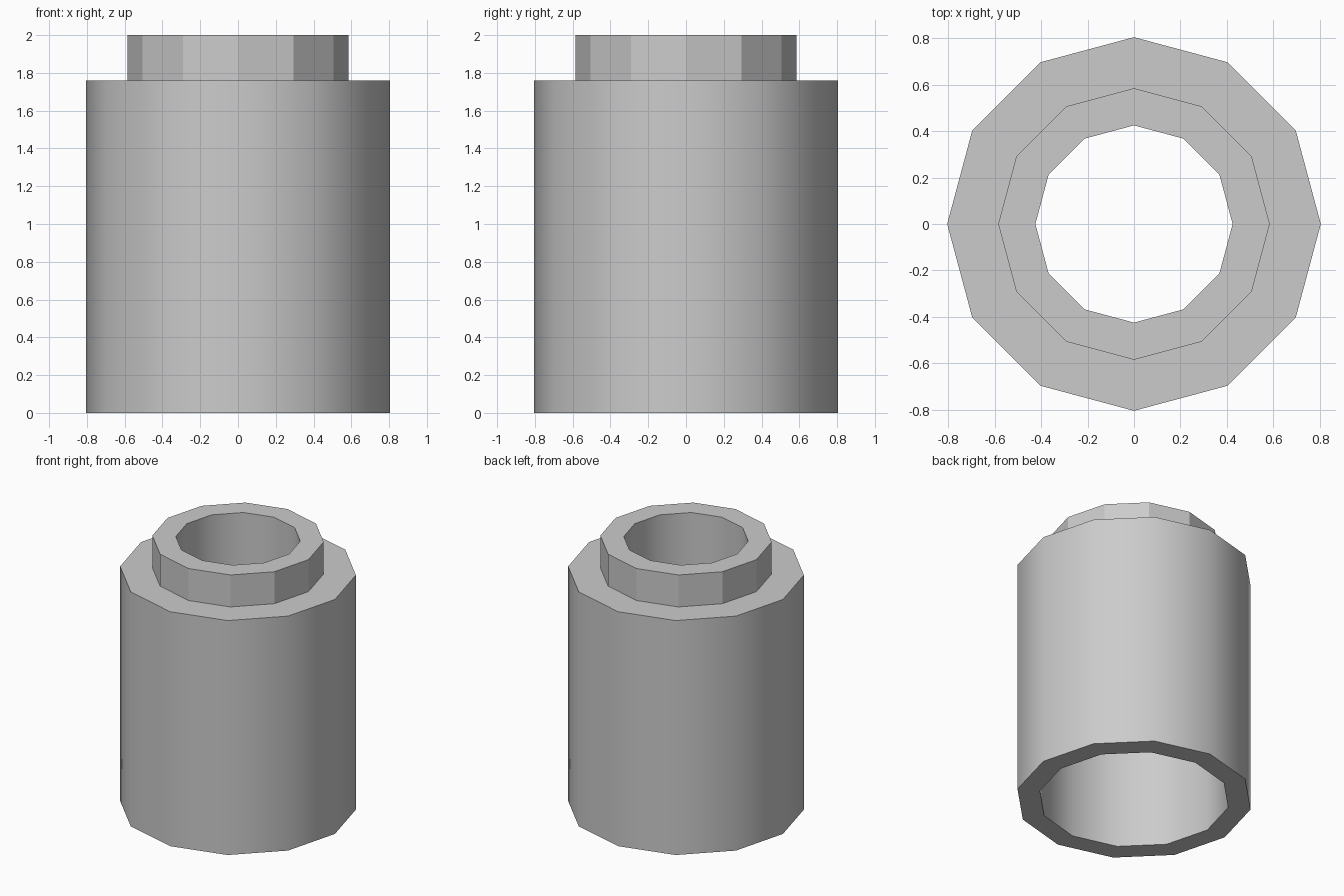
import bpy
import bmesh
from math import cos, sin, tau, radians

cube = bpy.data.objects.get("Cube")
if cube:
    bpy.data.objects.remove(cube, do_unlink=True)

SIDES = 12
BODY_R, COLLAR_R = 0.805, 0.585
BORE_R, NECK_R = 0.65, 0.425
SHOULDER_Z, TOP_Z, WALL = 1.76, 2.0, 0.16

# Single grey finish
grey = bpy.data.materials.new("plain_grey")
grey.use_nodes = True
colour = (0.6, 0.6, 0.6, 1)
grey.diffuse_color = colour
grey.node_tree.nodes["Principled BSDF"].inputs["Base Color"].default_value = colour


def lathe(name, profile):
    """Revolve a closed (radius, height) profile into a hollow solid."""
    bm = bmesh.new()
    rings = []
    for i in range(SIDES):
        a = tau * i / SIDES
        rings.append([bm.verts.new((r * cos(a), r * sin(a), z)) for r, z in profile])
    for i, ring in enumerate(rings):
        following = rings[(i + 1) % SIDES]
        for j in range(len(profile)):
            k = (j + 1) % len(profile)
            bm.faces.new((ring[j], following[j], following[k], ring[k]))
    bmesh.ops.recalc_face_normals(bm, faces=bm.faces)
    mesh = bpy.data.meshes.new(name)
    bm.to_mesh(mesh)
    bm.free()
    mesh.materials.append(grey)
    obj = bpy.data.objects.new(name, mesh)
    bpy.context.collection.objects.link(obj)
    return obj


# Hollow body with a narrower collar; the bore steps in below the shoulder
sleeve = lathe("stepped_sleeve", [
    (BODY_R, 0), (BODY_R, SHOULDER_Z),
    (COLLAR_R, SHOULDER_Z), (COLLAR_R, TOP_Z),
    (NECK_R, TOP_Z), (NECK_R, SHOULDER_Z - WALL),
    (BORE_R, SHOULDER_Z - WALL), (BORE_R, 0),
])

# Smooth round walls, crisp rims
bpy.ops.object.select_all(action="DESELECT")
sleeve.select_set(True)
bpy.context.view_layer.objects.active = sleeve
bpy.ops.object.shade_smooth_by_angle(angle=radians(35))

# The collar's outside keeps its flat facets
for face in sleeve.data.polygons:
    c = face.center
    if c.z > SHOULDER_Z and abs(face.normal.z) < 0.5 and c.xy.length > 0.5:
        face.use_smooth = False
